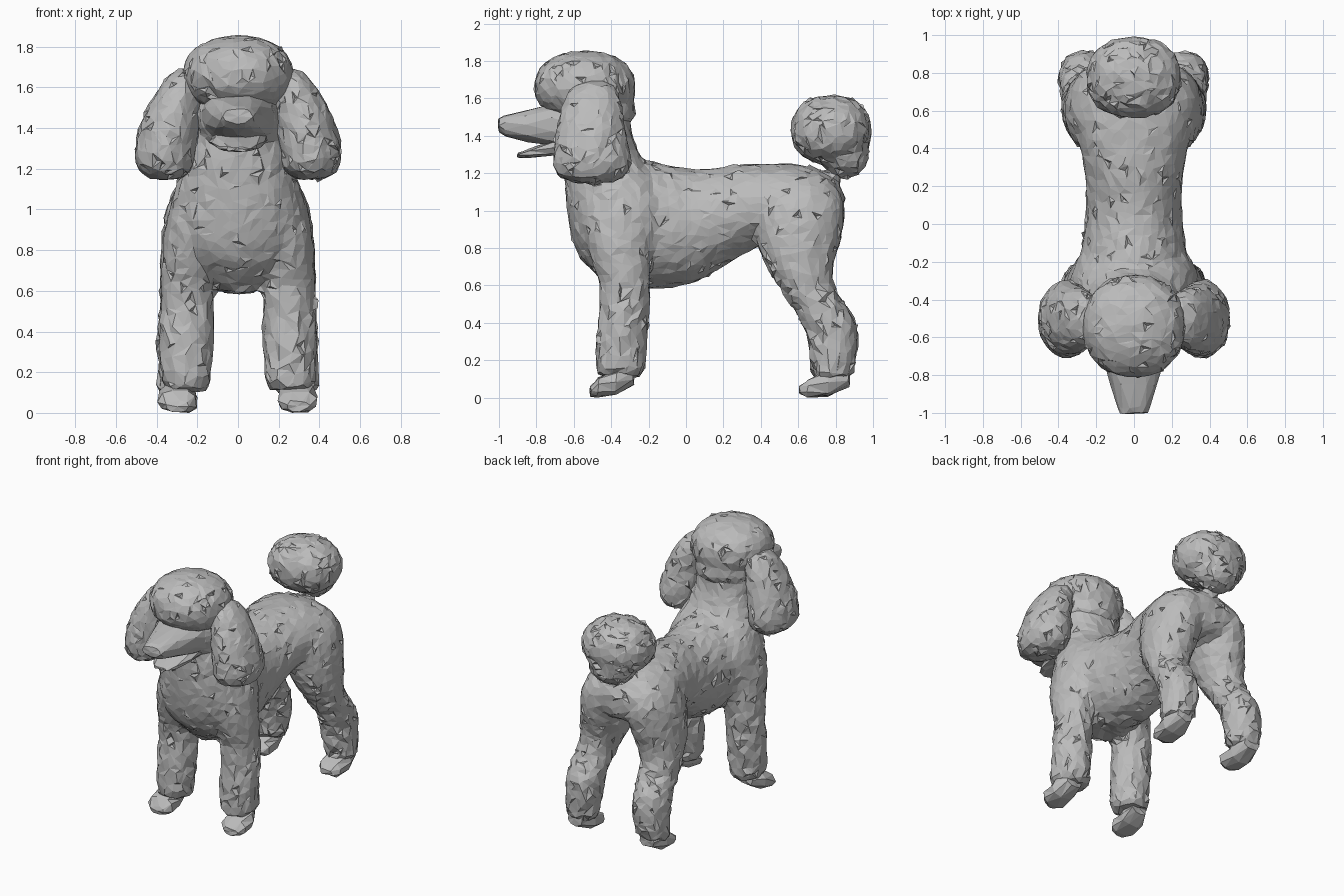
import bpy, bmesh, math, random
from mathutils import Vector

if "Cube" in bpy.data.objects:
    bpy.data.objects.remove(bpy.data.objects["Cube"])

random.seed(4)
coat = bpy.data.materials.new("grey coat")
coat.diffuse_color = (0.5, 0.5, 0.5, 1)
coat.use_nodes = True
coat.node_tree.nodes["Principled BSDF"].inputs["Base Color"].default_value = coat.diffuse_color


def finish(name, bm, rough, tufts):
    """Roughen the coat, raise small pointed tufts, and make the object."""
    for v in bm.verts:
        v.co += Vector([random.uniform(-rough, rough) for _ in range(3)])
    bmesh.ops.triangulate(bm, faces=bm.faces[:])
    bmesh.ops.recalc_face_normals(bm, faces=bm.faces[:])
    for f in random.sample(bm.faces[:], int(len(bm.faces) * tufts)):
        tip = bmesh.ops.poke(bm, faces=[f])["verts"][0]
        tip.co += tip.normal * random.uniform(-0.018, 0.018)
    for v in bm.verts:
        v.co.z = max(v.co.z, 0)
    me = bpy.data.meshes.new(name)
    bm.to_mesh(me)
    bm.free()
    me.materials.append(coat)
    ob = bpy.data.objects.new(name, me)
    bpy.context.collection.objects.link(ob)
    return ob


def spline(p0, p1, p2, p3, t):
    return [0.5 * (2*b + (c - a)*t + (2*a - 5*b + 4*c - d)*t*t + (3*b - a - 3*c + d)*t**3)
            for a, b, c, d in zip(p0, p1, p2, p3)]


def loft(name, axis, rows, sides=16, steps=2, rough=0.0, tufts=0.0, power=1.0):
    """Rows are (position, low, high, low, high) along axis 'y' or 'z'."""
    path = []
    for i in range(len(rows) - 1):
        p = [rows[max(0, min(len(rows) - 1, i + k))] for k in (-1, 0, 1, 2)]
        path += [spline(*p, s / steps) for s in range(steps)]
    path.append(rows[-1])
    bm = bmesh.new()
    rings = []
    for k, (t, a0, a1, b0, b1) in enumerate(path):
        ring = []
        for i in range(sides):
            u = 2 * math.pi * (i + 0.5 * (k % 2)) / sides
            c, s = math.cos(u), math.sin(u)
            a = (a0 + a1) / 2 + (a1 - a0) / 2 * math.copysign(abs(c) ** power, c)
            b = (b0 + b1) / 2 + (b1 - b0) / 2 * math.copysign(abs(s) ** power, s)
            ring.append(bm.verts.new((a, t, b) if axis == 'y' else (a, b, t)))
        rings.append(ring)
    for r, q in zip(rings, rings[1:]):
        for i in range(sides):
            j = (i + 1) % sides
            bm.faces.new((r[i], r[j], q[j], q[i]))
    for r in (rings[0], rings[-1]):
        bmesh.ops.poke(bm, faces=[bm.faces.new(r)])
    return finish(name, bm, rough, tufts)


def puff(name, centre, radii, rough=0.0, tufts=0.0, power=1.0):
    bm = bmesh.new()
    bmesh.ops.create_icosphere(bm, subdivisions=4, radius=1)
    for v in bm.verts:
        v.co = Vector([c + r * math.copysign(abs(n) ** power, n)
                       for c, r, n in zip(centre, radii, v.co)])
    return finish(name, bm, rough, tufts)


def sided(name, axis, rows, **kw):
    """Left and right copies of a loft given for the +x side."""
    return [loft("left_" + name, axis, rows, **kw),
            loft("right_" + name, axis,
                 [(t, -a1, -a0, b0, b1) for t, a0, a1, b0, b1 in rows], **kw)]


def baked(ob):
    """The object's shape with its modifiers, as a bmesh; the object goes."""
    bm = bmesh.new()
    bm.from_mesh(ob.evaluated_get(bpy.context.evaluated_depsgraph_get()).to_mesh())
    bpy.data.objects.remove(ob)
    return bm


def fuse(name, parts, voxel, smooth, faces, rough, tufts):
    """Melt parts into one skin, crumple it, and cut it to irregular facets."""
    bm = bmesh.new()
    for ob in parts:
        bm.from_mesh(ob.data)
        bpy.data.objects.remove(ob)
    ob = finish(name, bm, 0, 0)
    m = ob.modifiers.new("skin", 'REMESH')
    m.mode, m.voxel_size = 'VOXEL', voxel
    m = ob.modifiers.new("soften", 'SMOOTH')
    m.factor, m.iterations = 0.5, smooth
    ob = finish(name, baked(ob), rough, 0)
    m = ob.modifiers.new("facets", 'DECIMATE')
    m.ratio = min(1, faces / max(len(ob.data.polygons), 1))
    bm = baked(ob)
    # Extra crumpling on the curly lower legs
    for v in bm.verts:
        if v.co.z < 0.62:
            v.co += Vector([random.uniform(-0.008, 0.008) for _ in range(3)])
    return finish(name, bm, 0.003, tufts)


# Torso, from chest to rump
body = [loft("torso", 'y', [
    (-0.45, -0.20, 0.20, 0.72, 1.23), (-0.3, -0.28, 0.28, 0.61, 1.285),
    (-0.15, -0.28, 0.28, 0.585, 1.255), (0.05, -0.255, 0.255, 0.615, 1.22),
    (0.22, -0.255, 0.255, 0.715, 1.24), (0.4, -0.285, 0.285, 0.81, 1.25),
    (0.58, -0.31, 0.31, 0.85, 1.25), (0.73, -0.28, 0.28, 0.87, 1.215),
    (0.81, -0.21, 0.21, 0.90, 1.15), (0.845, -0.12, 0.12, 0.96, 1.08)], sides=24, steps=3)]

# Chest, neck and skull
body.append(loft("chest_and_neck", 'z', [
    (0.60, -0.11, 0.11, -0.42, -0.15), (0.74, -0.27, 0.27, -0.56, -0.08),
    (0.90, -0.345, 0.345, -0.62, -0.05), (1.05, -0.325, 0.325, -0.64, -0.05),
    (1.17, -0.285, 0.285, -0.65, -0.12), (1.26, -0.25, 0.25, -0.655, -0.22),
    (1.40, -0.205, 0.205, -0.63, -0.285), (1.55, -0.20, 0.20, -0.61, -0.30)],
    sides=24, power=0.93))
body.append(puff("skull", (0, -0.53, 1.46), (0.205, 0.22, 0.19)))

# Front legs
body += sided("front_leg", 'z', [
    (0.11, 0.16, 0.35, -0.45, -0.25), (0.15, 0.135, 0.38, -0.48, -0.225),
    (0.30, 0.125, 0.385, -0.48, -0.21), (0.45, 0.12, 0.385, -0.465, -0.20),
    (0.60, 0.12, 0.38, -0.46, -0.195), (0.75, 0.09, 0.375, -0.51, -0.185),
    (0.90, 0.08, 0.36, -0.54, -0.17), (1.05, 0.08, 0.325, -0.52, -0.18),
    (1.15, 0.12, 0.27, -0.44, -0.25)], steps=3)

# Hind legs
body += sided("hind_leg", 'z', [
    (0.10, 0.20, 0.37, 0.70, 0.87), (0.14, 0.17, 0.395, 0.675, 0.90),
    (0.28, 0.145, 0.40, 0.655, 0.915), (0.40, 0.145, 0.395, 0.62, 0.91),
    (0.50, 0.13, 0.39, 0.56, 0.845), (0.60, 0.11, 0.385, 0.49, 0.79),
    (0.72, 0.06, 0.385, 0.42, 0.79), (0.85, 0.02, 0.375, 0.375, 0.83),
    (1.00, 0.0, 0.355, 0.37, 0.85), (1.12, 0.02, 0.30, 0.42, 0.81),
    (1.19, 0.06, 0.22, 0.50, 0.74)], steps=3)

# Tail stem
body.append(loft("tail_stem", 'z', [
    (1.10, -0.08, 0.08, 0.68, 0.80), (1.19, -0.055, 0.055, 0.745, 0.84),
    (1.32, -0.055, 0.055, 0.79, 0.90)], sides=8))
fuse("body", body, 0.015, 4, 5200, 0.0055, 0.06)

# Feet
sided("front_foot", 'y', [
    (-0.51, 0.24, 0.35, 0.01, 0.06), (-0.47, 0.20, 0.395, 0.0, 0.11),
    (-0.37, 0.20, 0.39, 0.02, 0.15), (-0.28, 0.22, 0.34, 0.07, 0.16)],
    sides=9, steps=1, rough=0.007, power=0.8)
sided("hind_foot", 'y', [
    (0.61, 0.24, 0.34, 0.02, 0.06), (0.65, 0.20, 0.38, 0.0, 0.10),
    (0.76, 0.20, 0.38, 0.005, 0.15), (0.87, 0.23, 0.35, 0.06, 0.15)],
    sides=9, steps=1, rough=0.007, power=0.8)

# Tail pompom
fuse("tail_pompom", [puff("upper_puff", (0, 0.775, 1.43), (0.25, 0.215, 0.185), power=0.9),
                     puff("lower_puff", (0, 0.85, 1.32), (0.17, 0.13, 0.15))],
     0.02, 2, 750, 0.007, 0.12)

# Topknot and ears
fuse("topknot", [puff("crown", (0, -0.54, 1.665), (0.272, 0.272, 0.19), power=0.93),
                 puff("nape", (0, -0.47, 1.54), (0.22, 0.20, 0.14))],
     0.02, 2, 800, 0.005, 0.08)
for ear in sided("ear", 'z', [
        (1.69, 0.21, 0.29, -0.55, -0.42), (1.65, 0.17, 0.35, -0.62, -0.37),
        (1.55, 0.17, 0.42, -0.665, -0.34), (1.42, 0.185, 0.48, -0.695, -0.32),
        (1.29, 0.205, 0.51, -0.71, -0.295), (1.20, 0.22, 0.495, -0.695, -0.315),
        (1.15, 0.28, 0.43, -0.61, -0.39)], steps=3):
    fuse(ear.name, [ear], 0.018, 2, 620, 0.006, 0.10)

# Muzzle and open lower jaw
loft("muzzle", 'y', [
    (-1.0, -0.07, 0.07, 1.425, 1.49), (-0.97, -0.085, 0.085, 1.40, 1.51),
    (-0.85, -0.125, 0.125, 1.37, 1.54), (-0.72, -0.165, 0.165, 1.345, 1.57),
    (-0.58, -0.19, 0.19, 1.31, 1.60)], sides=12, steps=1, rough=0.006, power=0.8)
loft("lower_jaw", 'y', [
    (-0.90, -0.06, 0.06, 1.285, 1.31), (-0.84, -0.10, 0.10, 1.28, 1.33),
    (-0.72, -0.13, 0.13, 1.295, 1.37), (-0.58, -0.15, 0.15, 1.30, 1.42)],
    sides=10, steps=1, rough=0.005, power=0.8)
